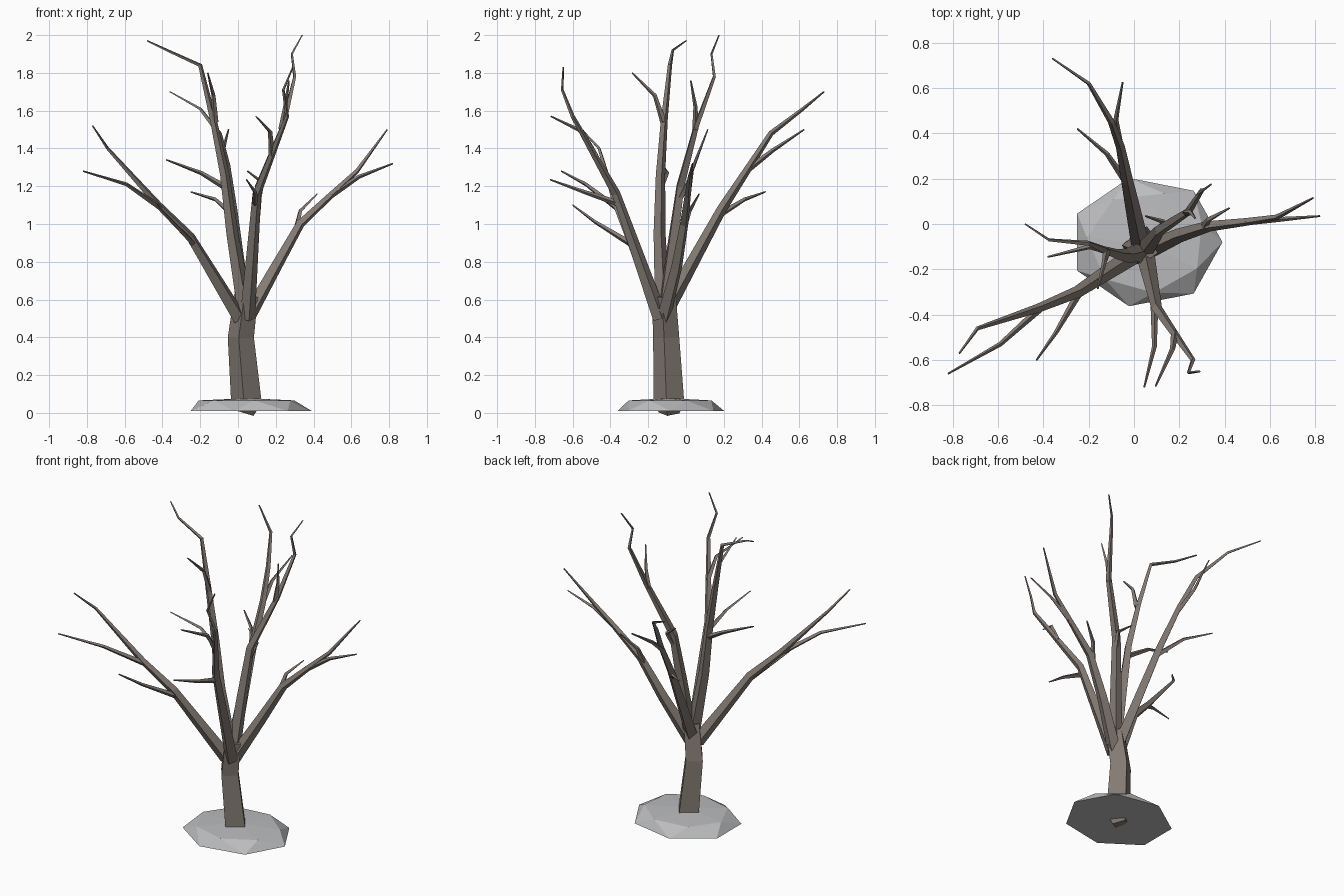
import bpy, bmesh, math
from mathutils import Vector

cube = bpy.data.objects.get("Cube")
if cube:
    bpy.data.objects.remove(cube, do_unlink=True)


def make_material(name, rgb):
    mat = bpy.data.materials.new(name)
    mat.use_nodes = True
    color = (*rgb, 1)
    mat.diffuse_color = color
    mat.node_tree.nodes["Principled BSDF"].inputs["Base Color"].default_value = color
    return mat


bark = make_material("grey brown bark", (0.23, 0.197, 0.172))
stone = make_material("grey stone", (0.5, 0.505, 0.515))


def finish(bm, name, mat):
    bmesh.ops.recalc_face_normals(bm, faces=bm.faces[:])
    mesh = bpy.data.meshes.new(name)
    bm.to_mesh(mesh)
    bm.free()
    mesh.materials.append(mat)
    obj = bpy.data.objects.new(name, mesh)
    bpy.context.collection.objects.link(obj)
    return obj


def bridge(bm, lower, upper):
    count = len(lower)
    for i in range(count):
        j = (i + 1) % count
        bm.faces.new((lower[i], lower[j], upper[j], upper[i]))


def limb(name, points, radii, side=None):
    """Four-sided tapering tube that follows a path without twisting."""
    path = [Vector(p) for p in points]
    last = len(path) - 1
    bm = bmesh.new()
    rings = []
    axis = None
    for i, point in enumerate(path):
        tangent = (path[min(i + 1, last)] - path[max(i - 1, 0)]).normalized()
        if axis is None:
            axis = Vector(side) if side else tangent.cross((0, 0, 1))
        else:
            axis = previous.rotation_difference(tangent) @ axis
        axis = (axis - tangent * axis.dot(tangent)).normalized()
        other = tangent.cross(axis)
        previous = tangent
        r = radii[i]
        rings.append([bm.verts.new(point + d * r) for d in (axis, other, -axis, -other)])
    for lower, upper in zip(rings, rings[1:]):
        bridge(bm, lower, upper)
    bm.faces.new(rings[0])
    bm.faces.new(rings[-1])
    return finish(bm, name, bark)


def taper(points, start, end):
    """Radii that shrink with distance along the path."""
    path = [Vector(p) for p in points]
    walked = [0]
    for a, b in zip(path, path[1:]):
        walked.append(walked[-1] + (b - a).length)
    return [start + (end - start) * w / walked[-1] for w in walked]


def branch(name, *points):
    limb(name, points, taper(points, 0.041, 0.004))


def twig(name, *points):
    limb(name, points, taper(points, 0.017, 0.004))


# Trunk
limb("trunk",
     [(0.03, -0.09, 0), (0.045, -0.09, 0.05), (0.015, -0.105, 0.4), (0.043, -0.117, 0.62)],
     [0.055, 0.082, 0.07, 0.064], side=(1, -0.15, 0))

# Forward right limb with twigs
branch("right_branch", (0.01, -0.13, 0.5), (-0.25, -0.3, 0.93), (-0.42, -0.37, 1.1),
       (-0.69, -0.46, 1.4), (-0.77, -0.57, 1.52))
twig("right_outer_twig", (-0.4, -0.36, 1.08), (-0.59, -0.53, 1.21), (-0.82, -0.66, 1.28))
twig("right_inner_twig", (-0.24, -0.3, 0.9), (-0.345, -0.48, 1.01), (-0.43, -0.6, 1.1))

# Left limb with twigs
branch("left_branch", (0.05, -0.12, 0.5), (0.2, -0.05, 0.77), (0.33, -0.01, 1.0),
       (0.5, 0.01, 1.16), (0.63, 0.03, 1.28), (0.79, 0.115, 1.5))
twig("left_outer_twig", (0.49, 0.01, 1.15), (0.64, 0.02, 1.25), (0.82, 0.035, 1.32))
twig("left_inner_twig", (0.31, -0.01, 0.98), (0.33, 0.02, 1.07), (0.42, 0.07, 1.16))

# Back limb with twigs
branch("back_branch", (0.03, -0.1, 0.55), (-0.03, 0.19, 1.08), (-0.06, 0.34, 1.31),
       (-0.1, 0.45, 1.48), (-0.2, 0.62, 1.61), (-0.36, 0.73, 1.7))
twig("back_outer_twig", (-0.06, 0.33, 1.29), (-0.08, 0.46, 1.39), (-0.05, 0.625, 1.5))
twig("back_inner_twig", (-0.03, 0.18, 1.05), (-0.12, 0.31, 1.13), (-0.25, 0.42, 1.17))

# Tall upright limb with twigs
branch("upright_branch", (0.03, -0.125, 0.59), (-0.03, -0.14, 0.95), (-0.07, -0.135, 1.26),
       (-0.13, -0.115, 1.55), (-0.2, -0.085, 1.84), (-0.375, -0.07, 1.92), (-0.48, 0, 1.97))
twig("upright_front_twig", (-0.12, -0.12, 1.54), (-0.13, -0.165, 1.68), (-0.16, -0.285, 1.8))
twig("upright_side_twig", (-0.06, -0.135, 1.19), (-0.195, -0.1, 1.27), (-0.38, -0.145, 1.34))

# Front limb with twigs
branch("front_branch", (0.05, -0.135, 0.5), (0.1, -0.37, 1.16), (0.26, -0.6, 1.57),
       (0.24, -0.655, 1.71), (0.29, -0.65, 1.83))
twig("front_outer_twig", (0.18, -0.48, 1.36), (0.17, -0.55, 1.49), (0.095, -0.715, 1.57))
twig("front_inner_twig", (0.09, -0.36, 1.11), (0.09, -0.54, 1.17), (0.045, -0.72, 1.235))

# Tallest limb with twigs and a crooked tip
branch("tall_branch", (0.05, -0.11, 0.57), (0.08, -0.07, 0.9), (0.11, -0.03, 1.2),
       (0.24, 0.055, 1.52), (0.3, 0.15, 1.78), (0.285, 0.135, 1.9), (0.34, 0.175, 2.0))
twig("tall_outer_twig", (0.23, 0.05, 1.5), (0.25, 0.05, 1.62), (0.27, 0.025, 1.76))
twig("tall_inner_twig", (0.11, -0.03, 1.14), (0.13, 0.01, 1.22), (0.05, 0.035, 1.28))


# Faceted rock base: wide oval ring below, smaller turned ring above, low peak
def rock_ring(bm, size, z, turn):
    sides = 7
    ring = []
    for i in range(sides):
        angle = (i + turn) * math.tau / sides
        ring.append(bm.verts.new((0.053 + size * math.cos(angle),
                                  -0.08 + 0.86 * size * math.sin(angle), z)))
    return ring


bm = bmesh.new()
foot = rock_ring(bm, 0.337, 0.01, 0)
rim = rock_ring(bm, 0.262, 0.066, 0.4)
peak = bm.verts.new((0.05, -0.09, 0.078))
for i in range(len(foot)):
    j = (i + 1) % len(foot)
    bm.faces.new((foot[i], foot[j], rim[i]))
    bm.faces.new((foot[j], rim[j], rim[i]))
    bm.faces.new((rim[i], rim[j], peak))
bm.faces.new(foot)
finish(bm, "rock_base", stone)
